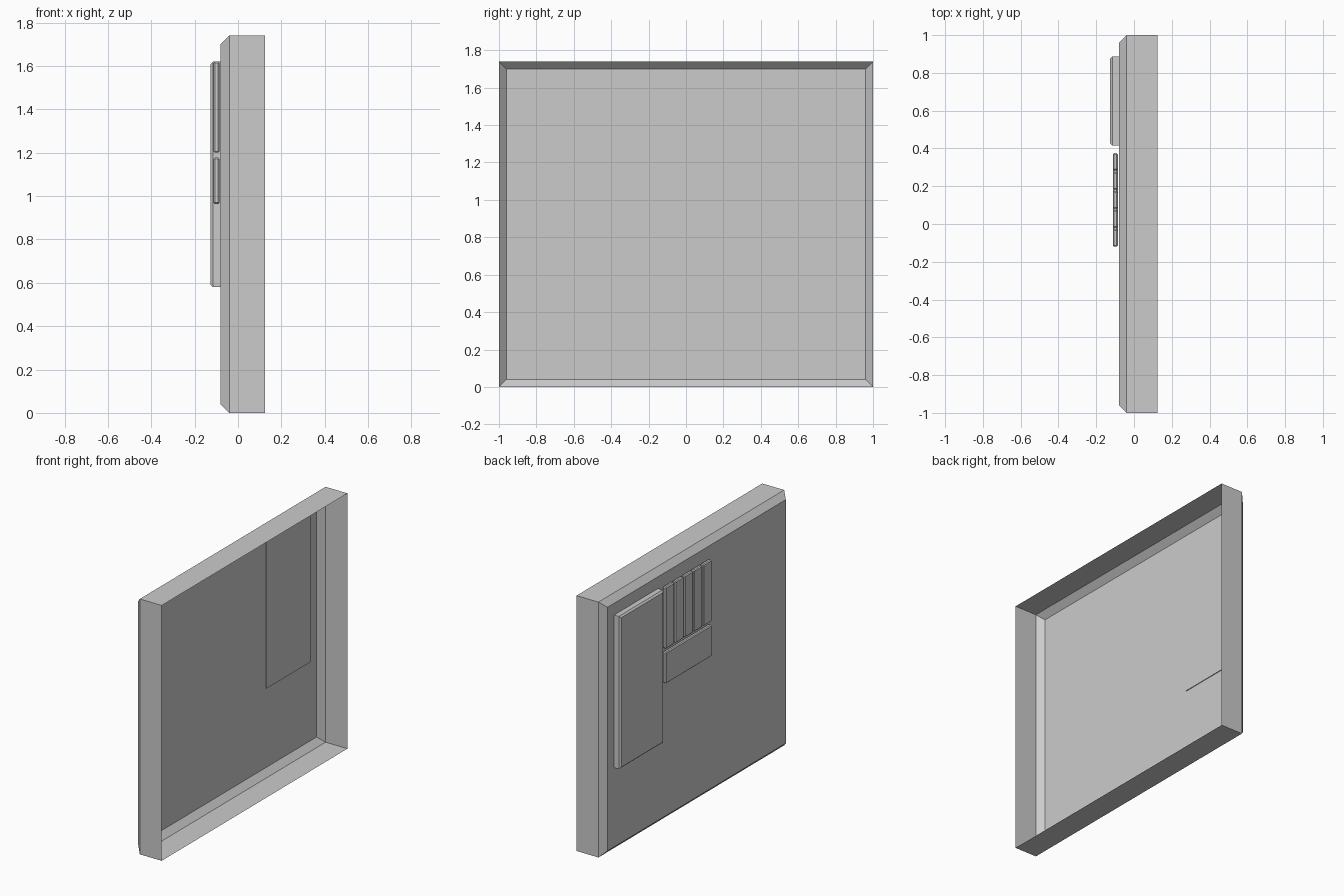
import bpy
import bmesh

if "Cube" in bpy.data.objects:
    bpy.data.objects.remove(bpy.data.objects["Cube"], do_unlink=True)

grey = bpy.data.materials.new("plain_grey")
grey.use_nodes = True
colour = (0.6, 0.6, 0.6, 1)
grey.diffuse_color = colour
grey.node_tree.nodes["Principled BSDF"].inputs["Base Color"].default_value = colour

HEIGHT = 1.74


def finish(bm, name):
    mesh = bpy.data.meshes.new(name)
    bm.to_mesh(mesh)
    bm.free()
    mesh.materials.append(grey)
    obj = bpy.data.objects.new(name, mesh)
    bpy.context.collection.objects.link(obj)
    return obj


def block(name, x, y, z, chamfer, outer_only=False):
    """Box from (low, high) ranges, with chamfered edges."""
    bm = bmesh.new()
    bmesh.ops.create_cube(bm, size=1)
    for v in bm.verts:
        for axis, span in enumerate((x, y, z)):
            v.co[axis] = span[0] if v.co[axis] < 0 else span[1]
    edges = [e for e in bm.edges
             if not outer_only or all(v.co.x < x[0] + 0.001 for v in e.verts)]
    bmesh.ops.bevel(bm, geom=edges, offset=chamfer, segments=1,
                    affect='EDGES', profile=0.5)
    return finish(bm, name)


# Open thin-walled tray: rim, chamfer start and inset back plate
bm = bmesh.new()
rings = []
for x, inset in ((0.125, 0), (-0.04, 0), (-0.08, 0.04)):
    y, low, high = 1 - inset, inset, HEIGHT - inset
    rings.append([bm.verts.new((x, *p)) for p in
                  ((-y, low), (y, low), (y, high), (-y, high))])
for a, b in zip(rings, rings[1:]):
    for i in range(4):
        j = (i + 1) % 4
        bm.faces.new((a[i], a[j], b[j], b[i]))
bm.faces.new(rings[-1])
bmesh.ops.recalc_face_normals(bm, faces=bm.faces)
finish(bm, "tray_shell")

# Tall pad, set through the back plate
block("tall_pad", (-0.126, -0.075), (0.415, 0.888), (0.58, 1.62), 0.011, True)

# Wide key below a row of five narrow keys
KEY_X = (-0.112, -0.086)
block("wide_key", KEY_X, (-0.12, 0.375), (0.963, 1.177), 0.006)
for i in range(5):
    y = -0.12 + 0.101 * i
    block(f"narrow_key_{i + 1}", KEY_X, (y, y + 0.091), (1.2, 1.62), 0.006)
